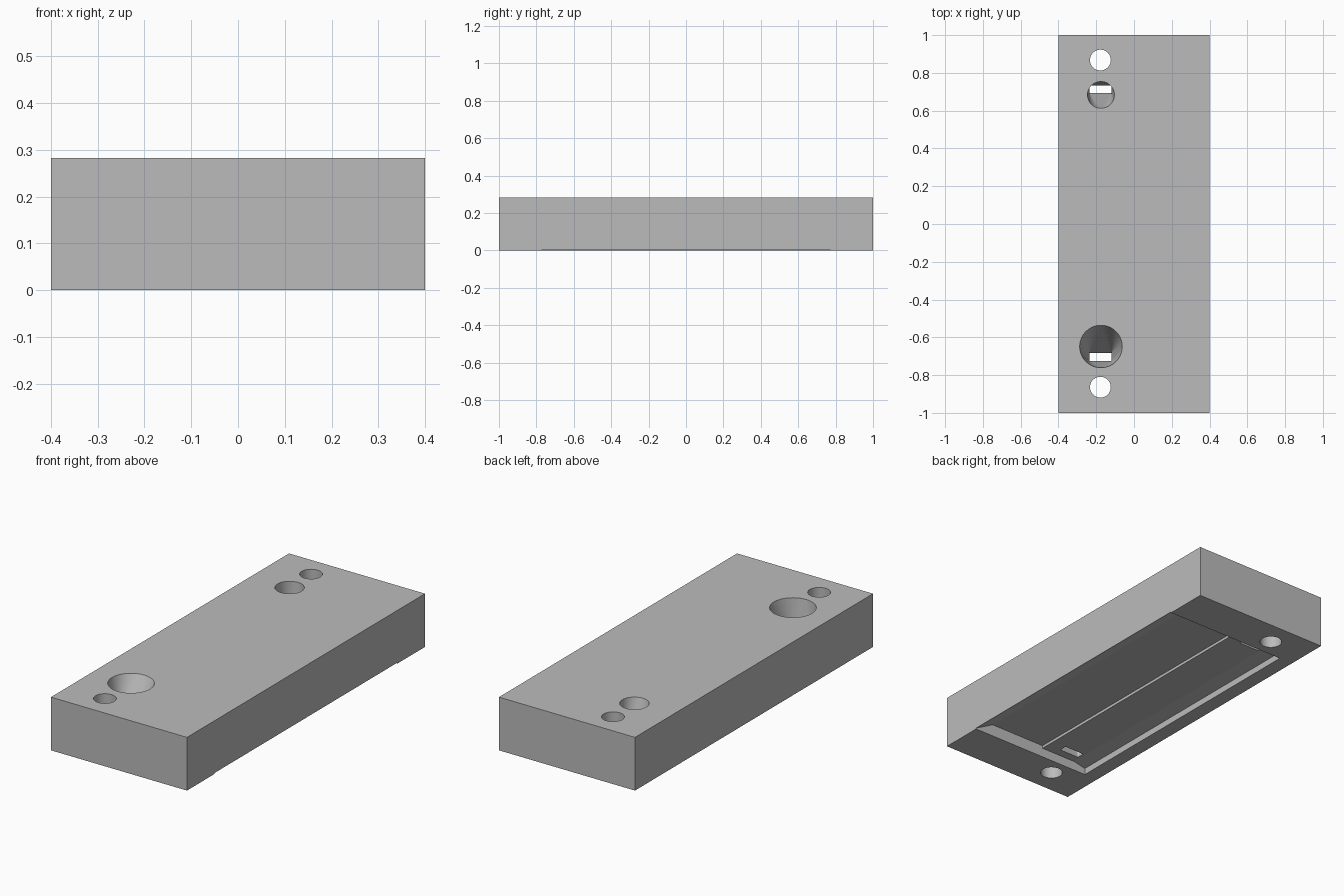
import bpy, bmesh, math
from mathutils import Vector

cube = bpy.data.objects.get("Cube")
if cube:
    bpy.data.objects.remove(cube, do_unlink=True)

WIDTH, LENGTH, HEIGHT = 0.8, 2.0, 0.283
POCKET_HALF = 0.77
SLOT_CEILING = 0.05
HOLE_X = -0.178

grey = bpy.data.materials.new("mid_grey")
grey.use_nodes = True
grey.diffuse_color = (0.5, 0.5, 0.5, 1)
grey.node_tree.nodes["Principled BSDF"].inputs["Base Color"].default_value = (0.5, 0.5, 0.5, 1)


def make_object(name, bm):
    bmesh.ops.recalc_face_normals(bm, faces=bm.faces)
    mesh = bpy.data.meshes.new(name)
    bm.to_mesh(mesh)
    bm.free()
    mesh.materials.append(grey)
    obj = bpy.data.objects.new(name, mesh)
    bpy.context.collection.objects.link(obj)
    return obj


def circle_points(x, y, z, radius, sides=64):
    return [Vector((x + radius * math.cos(math.tau * i / sides),
                    y + radius * math.sin(math.tau * i / sides), z))
            for i in range(sides)]


def hull(name, points):
    bm = bmesh.new()
    for p in points:
        bm.verts.new(p)
    bmesh.ops.convex_hull(bm, input=bm.verts)
    bmesh.ops.dissolve_limit(bm, angle_limit=0.001, verts=bm.verts, edges=bm.edges)
    return make_object(name, bm)


def screw_hole(name, y):
    points = circle_points(HOLE_X, y, -0.1, 0.055) + circle_points(HOLE_X, y, HEIGHT + 0.1, 0.055)
    return hull(name, points)


def funnel(name, y, radius, slot_y):
    # Round mouth at the top narrowing to a thin rectangular slot
    slot = [Vector((HOLE_X + sx * 0.058, slot_y + sy * 0.02, SLOT_CEILING - 0.002))
            for sx in (-1, 1) for sy in (-1, 1)]
    return hull(name, circle_points(HOLE_X + 0.003, y, HEIGHT + 0.002, radius) + slot)


# Solid block
bm = bmesh.new()
bmesh.ops.create_cube(bm, size=1)
bmesh.ops.scale(bm, vec=(WIDTH, LENGTH, HEIGHT), verts=bm.verts)
bmesh.ops.translate(bm, vec=(0, 0, HEIGHT / 2), verts=bm.verts)
block = make_object("block", bm)

# Stepped pocket under the block, drawn as an x-z profile
profile = [(-0.32, -0.03), (-0.32, 0.035), (-0.25, SLOT_CEILING), (-0.04, SLOT_CEILING),
           (-0.04, 0.065), (0.29, 0.065), (0.4, 0.005), (0.42, -0.006), (0.42, -0.03)]
bm = bmesh.new()
face = bm.faces.new([bm.verts.new((x, -POCKET_HALF, z)) for x, z in profile])
extruded = bmesh.ops.extrude_face_region(bm, geom=[face])["geom"]
bmesh.ops.translate(bm, vec=(0, 2 * POCKET_HALF, 0),
                    verts=[g for g in extruded if isinstance(g, bmesh.types.BMVert)])
pocket = make_object("pocket_cutter", bm)

cutters = [pocket,
           screw_hole("front_screw_cutter", -0.864),
           screw_hole("back_screw_cutter", 0.868),
           funnel("front_funnel_cutter", -0.648, 0.113, -0.704),
           funnel("back_funnel_cutter", 0.683, 0.071, 0.713)]

# Cut everything out of the block
bpy.ops.object.select_all(action="DESELECT")
bpy.context.view_layer.objects.active = block
block.select_set(True)
for cutter in cutters:
    mod = block.modifiers.new(cutter.name, "BOOLEAN")
    mod.operation = "DIFFERENCE"
    mod.solver = "EXACT"
    mod.object = cutter
    bpy.ops.object.modifier_apply(modifier=mod.name)
for cutter in cutters:
    bpy.data.objects.remove(cutter, do_unlink=True)

bpy.ops.object.shade_smooth_by_angle(angle=math.radians(10))
